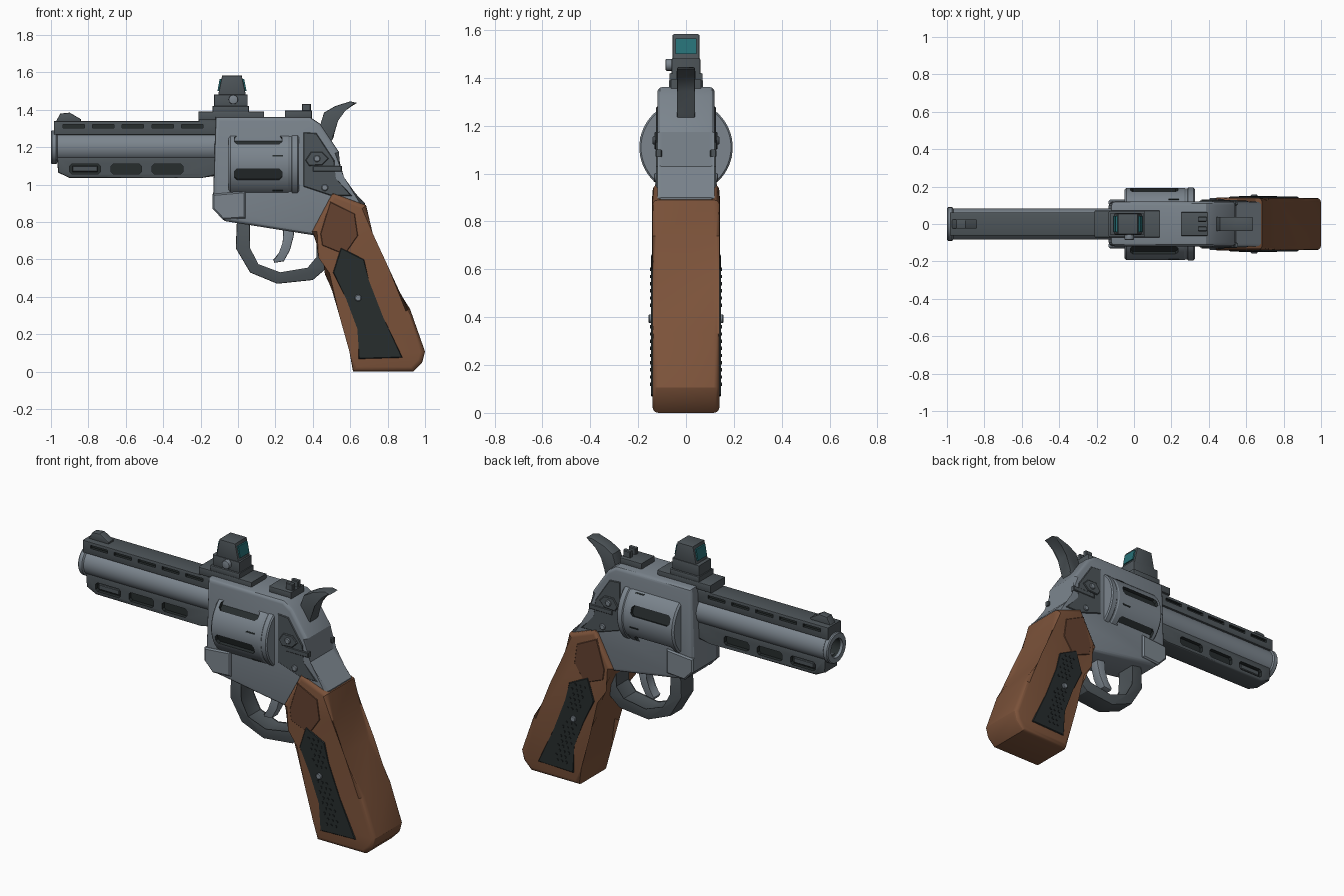
import bpy, bmesh
from math import radians, sin, cos, pi
from mathutils import Matrix, Vector

if "Cube" in bpy.data.objects:
    bpy.data.objects.remove(bpy.data.objects["Cube"])


def material(name, *rgb):
    m = bpy.data.materials.new(name)
    m.diffuse_color = (*rgb, 1)
    m.use_nodes = True
    m.node_tree.nodes["Principled BSDF"].inputs["Base Color"].default_value = m.diffuse_color
    return m


STEEL = material("steel", .20, .235, .27)
DARK = material("dark_steel", .075, .09, .10)
BLACK = material("black", .02, .026, .027)
WOOD = material("wood", .20, .085, .042)
INLAY = material("wood_inlay", .13, .055, .03)
LENS = material("lens", .02, .16, .18)


def finish(name, bm, *mats):
    bmesh.ops.recalc_face_normals(bm, faces=bm.faces)
    for f in bm.faces:
        f.smooth = True
    me = bpy.data.meshes.new(name)
    bm.to_mesh(me)
    bm.free()
    me.set_sharp_from_angle(angle=radians(30))
    for m in mats:
        me.materials.append(m)
    ob = bpy.data.objects.new(name, me)
    bpy.context.collection.objects.link(ob)
    return ob


def add_prism(bm, pts, y0, y1, bevel=0, segs=2):
    """Extrude an x-z outline from y0 to y1, rounding only the outline rims."""
    a = [bm.verts.new((x, y0, z)) for x, z in pts]
    b = [bm.verts.new((x, y1, z)) for x, z in pts]
    caps = [bm.faces.new(a), bm.faces.new(b[::-1])]
    n = len(pts)
    for i in range(n):
        j = (i + 1) % n
        bm.faces.new((a[j], a[i], b[i], b[j]))
    if bevel:
        rims = [e for f in caps for e in f.edges]
        bmesh.ops.bevel(bm, geom=rims, offset=bevel, segments=segs, profile=.5, affect='EDGES')


def solid(name, pts, w, mat, bevel=.006, segs=2):
    bm = bmesh.new()
    add_prism(bm, pts, -w, w, bevel, segs)
    return finish(name, bm, mat, BLACK)


def side_plates(name, pts, y0, y1, mat, bevel=.004):
    bm = bmesh.new()
    add_prism(bm, pts, -y1, -y0, bevel, 1)
    add_prism(bm, pts, y0, y1, bevel, 1)
    return finish(name, bm, mat)


def rect(x0, x1, z0, z1, c=0):
    if not c:
        return [(x0, z0), (x1, z0), (x1, z1), (x0, z1)]
    return [(x0 + c, z0), (x1 - c, z0), (x1, z0 + c), (x1, z1 - c),
            (x1 - c, z1), (x0 + c, z1), (x0, z1 - c), (x0, z0 + c)]


def disc(x, z, r, n=16):
    return [(x + r * cos(2 * pi * i / n), z + r * sin(2 * pi * i / n)) for i in range(n)]


def lathe(name, profile, z, mat, n=48):
    """Spin (x, radius) points about an axis along x at height z."""
    bm = bmesh.new()
    vs = [bm.verts.new((x, 0, z + r)) for x, r in profile]
    es = [bm.edges.new(p) for p in zip(vs, vs[1:])]
    bmesh.ops.spin(bm, geom=vs + es, cent=(0, 0, z), axis=(1, 0, 0), angle=2 * pi, steps=n)
    bmesh.ops.remove_doubles(bm, verts=bm.verts, dist=1e-5)
    return finish(name, bm, mat, BLACK)


def carve(ob, bm):
    """Subtract a cutter, leaving black recess walls."""
    for f in bm.faces:
        f.material_index = 1
    cutter = finish("cutter", bm, STEEL, BLACK)
    cutter.hide_render = True
    mod = ob.modifiers.new("carve", 'BOOLEAN')
    mod.operation, mod.solver, mod.object = 'DIFFERENCE', 'EXACT', cutter
    bpy.context.view_layer.objects.active = ob
    bpy.ops.object.modifier_apply(modifier=mod.name)
    bpy.data.objects.remove(cutter)
    ob.data.set_sharp_from_angle(angle=radians(30))


# Barrel with bore
lathe("barrel", [(-.6, .056), (-1, .056), (-1, .085), (-.994, .09), (-.972, .09),
                 (-.966, .082), (-.08, .082)], 1.2, STEEL)
lathe("bore_liner", [(-.7, 0), (-.7, .055), (-.985, .055)], 1.2, BLACK, 32)

# Top rib with vents
rib = solid("top_rib", rect(-.985, -.1, 1.265, 1.34), .062, DARK)
bm = bmesh.new()
for i in range(5):
    x = -.935 + .158 * i
    for s in (-1, 1):
        add_prism(bm, rect(x, x + .115, 1.303, 1.322), s * .045, s * .08)
carve(rib, bm)

# Underlug with windows
lug = solid("barrel_underlug", [(-.968, 1.15), (-.962, 1.065), (-.90, 1.035), (-.20, 1.035),
                                (-.1, 1.05), (-.1, 1.15)], .062, DARK, .01)
bm = bmesh.new()
for x in (-.9, -.68, -.46):
    for s in (-1, 1):
        add_prism(bm, rect(x, x + .165, 1.057, 1.11, .012), s * .04, s * .08)
carve(lug, bm)
side_plates("lug_insert", rect(-.885, -.75, 1.068, 1.1), .035, .055, DARK)

# Front sight
solid("front_sight", [(-.975, 1.335), (-.95, 1.38), (-.90, 1.385), (-.84, 1.35), (-.84, 1.335)], .025, DARK)

# Frame
solid("frame", [(-.12, 1.362), (.385, 1.362), (.44, 1.325), (.54, 1.175), (.545, 1.03), (.68, .90),
                (.675, .87), (.40, .73), (-.07, .805), (-.135, .87)], .12, STEEL, .022, 3)
side_plates("crane_plate", [(-.135, .95), (.04, .965), (.04, .82), (-.08, .812), (-.135, .87)],
            .1, .13, STEEL, .008)
side_plates("rear_side_plate", [(.35, 1.28), (.42, 1.275), (.515, 1.13), (.52, 1.03), (.61, .94),
                                (.5, .94), (.35, .99)], .1, .125, DARK)
side_plates("latch", [(.36, 1.13), (.39, 1.175), (.45, 1.175), (.485, 1.14), (.45, 1.105), (.38, 1.1)],
            .1, .132, DARK)
side_plates("latch_bar", rect(.40, .555, 1.07, 1.1), .1, .128, DARK)
side_plates("latch_screw", disc(.422, 1.139, .018), .1, .14, STEEL)
side_plates("frame_screw", disc(.464, .984, .018), .1, .133, STEEL)

# Fluted cylinder
drum = lathe("cylinder", [(-.05, 0), (-.05, .183), (-.04, .193), (.27, .193), (.275, .19), (.285, .19),
                          (.29, .195), (.318, .195), (.325, .188), (.325, 0)], 1.11, STEEL, 64)
bm = bmesh.new()
for k in range(6):
    start = len(bm.verts)
    add_prism(bm, rect(-.02, .235, -.03, .03, .014), -.25, -.172)
    bm.verts.ensure_lookup_table()
    turn = Matrix.Translation((0, 0, 1.11)) @ Matrix.Rotation(radians(17 + 60 * k), 4, 'X')
    bmesh.ops.transform(bm, matrix=turn, verts=bm.verts[start:])
carve(drum, bm)
bm = bmesh.new()
for k in range(6):
    start = len(bm.verts)
    add_prism(bm, rect(.185, .24, -.004, .004), -.196, -.18)
    bm.verts.ensure_lookup_table()
    turn = Matrix.Translation((0, 0, 1.11)) @ Matrix.Rotation(radians(-13 + 60 * k), 4, 'X')
    bmesh.ops.transform(bm, matrix=turn, verts=bm.verts[start:])
finish("cylinder_stop_notches", bm, BLACK)

# Hammer, trigger and guard
solid("hammer", [(.42, 1.25), (.44, 1.32), (.46, 1.385), (.52, 1.42), (.60, 1.445), (.637, 1.437),
                 (.57, 1.40), (.53, 1.345), (.51, 1.25), (.48, 1.2)], .038, DARK)
solid("trigger", [(.24, .78), (.30, .78), (.298, .725), (.278, .65), (.245, .59), (.195, .582),
                  (.188, .598), (.225, .635), (.245, .69)], .03, STEEL)
solid("trigger_guard", [(-.005, .83), (-.012, .66), (.065, .53), (.21, .47), (.40, .49), (.47, .55),
                        (.47, .77), (.42, .77), (.425, .61), (.375, .55), (.225, .525), (.105, .57),
                        (.058, .66), (.065, .83)], .06, DARK)

# Grip
solid("grip", [(.505, .957), (.685, .89), (.72, .74), (.78, .55), (.92, .335), (1.0, .107), (.985, .05),
               (.935, 0), (.615, 0), (.595, .11), (.565, .31), (.465, .52), (.455, .615), (.395, .75)],
      .14, WOOD, .025, 3)
side_plates("grip_inlay", [(.492, .91), (.625, .845), (.642, .727), (.572, .625), (.45, .674), (.44, .738)],
            .12, .143, INLAY)
side_plates("grip_panel", [(.55, .663), (.674, .6), (.70, .487), (.775, .294), (.88, .075), (.645, .068),
                           (.642, .23), (.578, .39), (.508, .53)], .12, .146, BLACK)
side_plates("grip_screw", disc(.642, .394, .018), .12, .157, STEEL)
bm = bmesh.new()
for i in range(17):
    z = .60 - .03 * i
    for j in (-1, 0, 1):
        p = disc(.60 + .12 * (i / 16) + .03 * j + .015 * (i % 2), z, .008, 6)
        if abs(z - .394) > .03:
            add_prism(bm, p, -.15, -.14)
            add_prism(bm, p, .14, .15)
finish("grip_studs", bm, BLACK)

# Optic rail and reflex sight
solid("optic_rail_foot", rect(-.21, -.1, 1.33, 1.36), .06, DARK)
solid("optic_rail", rect(-.212, .14, 1.345, 1.39), .072, DARK)
solid("optic_clamp", rect(-.135, .058, 1.385, 1.42), .07, DARK)
solid("optic_body", rect(-.128, .052, 1.415, 1.482), .06, DARK)
solid("optic_hood", [(-.107, 1.475), (-.085, 1.583), (.02, 1.583), (.043, 1.475)], .056, DARK)
solid("optic_lenses", [(-.11, 1.5), (-.098, 1.565), (.033, 1.565), (.046, 1.5)], .043, LENS, 0)
bm = bmesh.new()
add_prism(bm, disc(-.025, 1.455, .025), -.085, -.05, .004)
finish("optic_knob", bm, STEEL)

# Rear sight
solid("rear_sight_base", rect(.25, .395, 1.355, 1.395), .064, DARK)
side_plates("rear_sight_posts", rect(.342, .39, 1.39, 1.432), .012, .04, DARK)
